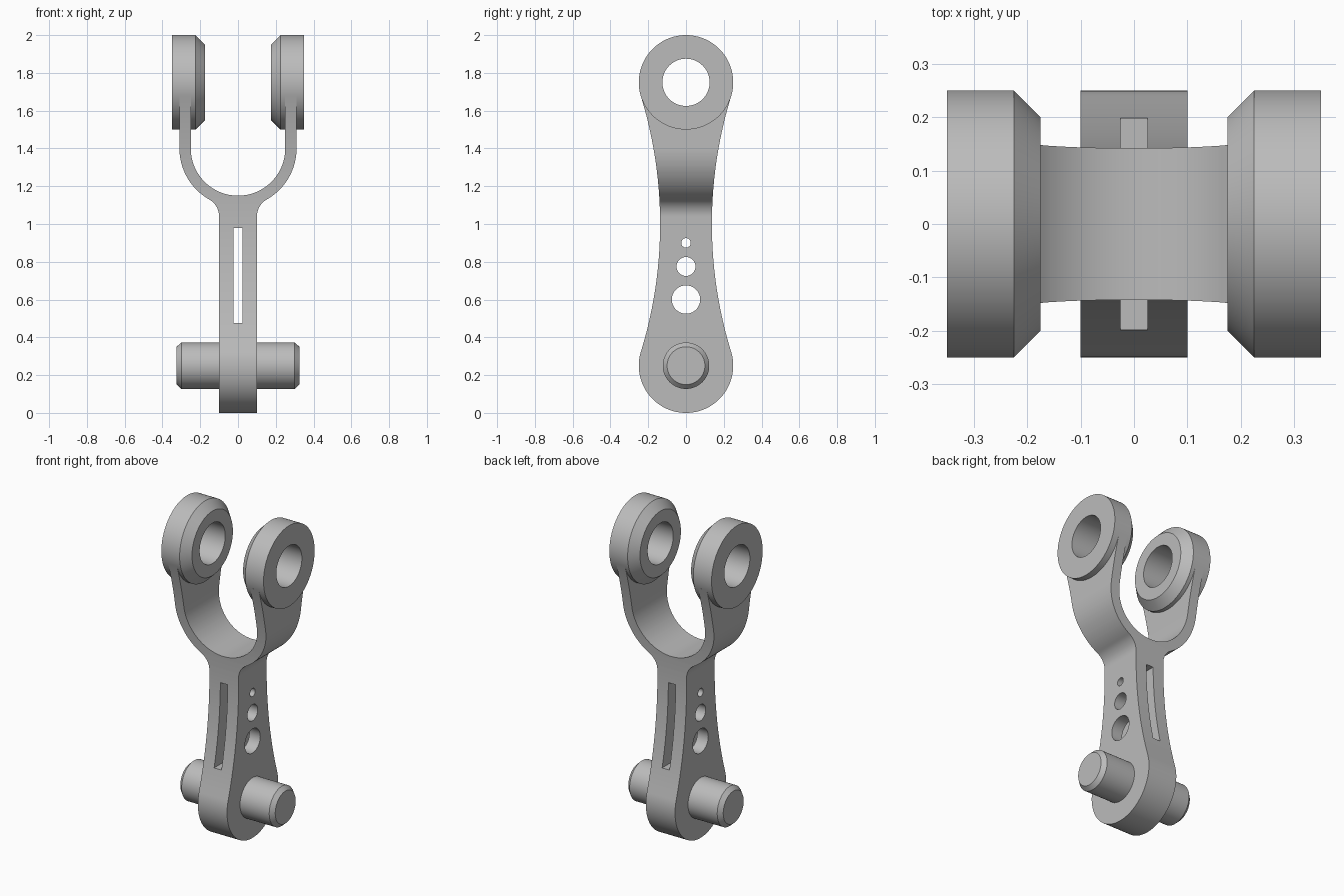
import bpy, bmesh
from math import sin, cos, pi, atan2, sqrt, radians
from mathutils import Vector

cube = bpy.data.objects.get("Cube")
if cube:
    bpy.data.objects.remove(cube)

steel = bpy.data.materials.new("grey_steel")
steel.use_nodes = True
GREY = (0.5, 0.5, 0.5, 1)
steel.diffuse_color = GREY
steel.node_tree.nodes["Principled BSDF"].inputs["Base Color"].default_value = GREY

PIN_Z, EYE_Z, EYE_R, BORE_R = 0.25, 1.75, 0.25, 0.125


def make(name, bm):
    bmesh.ops.recalc_face_normals(bm, faces=bm.faces)
    mesh = bpy.data.meshes.new(name)
    bm.to_mesh(mesh)
    bm.free()
    mesh.materials.append(steel)
    ob = bpy.data.objects.new(name, mesh)
    bpy.context.collection.objects.link(ob)
    return ob


def activate(ob):
    bpy.ops.object.select_all(action='DESELECT')
    ob.select_set(True)
    bpy.context.view_layer.objects.active = ob


def smooth(ob):
    activate(ob)
    bpy.ops.object.shade_smooth_by_angle(angle=radians(30))


def prism(name, outline, axis, half):
    """Extrude a closed (u, z) outline symmetrically along x or y."""
    bm = bmesh.new()
    place = (lambda u, z: (-half, u, z)) if axis == 'x' else (lambda u, z: (u, -half, z))
    face = bm.faces.new([bm.verts.new(place(u, z)) for u, z in outline])
    out = bmesh.ops.extrude_face_region(bm, geom=[face])
    step = Vector((2 * half, 0, 0)) if axis == 'x' else Vector((0, 2 * half, 0))
    bmesh.ops.translate(bm, vec=step, verts=[v for v in out["geom"] if isinstance(v, bmesh.types.BMVert)])
    return make(name, bm)


def lathe(name, profile, z, closed, n=96):
    """Revolve an (x, radius) profile about the x axis at height z."""
    bm = bmesh.new()
    rings = [[bm.verts.new((x, r * cos(2 * pi * i / n), z + r * sin(2 * pi * i / n)))
              for i in range(n)] for x, r in profile]
    pairs = list(zip(rings, rings[1:]))
    if closed:
        pairs.append((rings[-1], rings[0]))
    else:
        bm.faces.new(rings[0])
        bm.faces.new(rings[-1])
    for a, b in pairs:
        for i in range(n):
            j = (i + 1) % n
            bm.faces.new((a[i], a[j], b[j], b[i]))
    return make(name, bm)


def arc(cx, cz, r, a0, a1, n):
    return [(cx + r * cos(a0 + (a1 - a0) * i / n), cz + r * sin(a0 + (a1 - a0) * i / n))
            for i in range(n + 1)]


def mirrored(half):
    """Close a right-hand outline with its mirror image, skipping points on the axis."""
    return half + [(-u, z) for u, z in reversed(half) if abs(u) > 1e-5]


def cut(ob, tool, operation='DIFFERENCE'):
    mod = ob.modifiers.new("cut", 'BOOLEAN')
    mod.object, mod.operation, mod.solver = tool, operation, 'EXACT'
    activate(ob)
    bpy.ops.object.modifier_apply(modifier=mod.name)
    bpy.data.objects.remove(tool)


# Forked shank seen from the front: straight stem, fillet, U-shaped fork
STEM, FORK_Z, OUTER, INNER, ARM_TOP = 0.1, 1.4, 0.31, 0.25, 1.68
FILLET = 0.104
fx = STEM + FILLET
fz = FORK_Z - sqrt((OUTER + FILLET) ** 2 - fx ** 2)
lean = atan2(FORK_Z - fz, -fx)
right = [(STEM, 0)]
right += arc(fx, fz, FILLET, pi, lean, 12)
right += arc(0, FORK_Z, OUTER, lean - pi, 0, 28)[1:]
right += [(OUTER, ARM_TOP), (INNER, ARM_TOP)]
right += arc(0, FORK_Z, INNER, 0, -pi / 2, 32)
body = prism("forked_shank", mirrored(right), 'y', 0.4)

# Side outline: two round ends joined by long concave flanks
WAIST = 0.137
mid, rise = (PIN_Z + EYE_Z) / 2, (EYE_Z - PIN_Z) / 2
flank = (WAIST ** 2 + rise ** 2 - EYE_R ** 2) / (2 * (EYE_R - WAIST))
t = atan2(rise, WAIST + flank)
side = arc(0, PIN_Z, EYE_R, -pi / 2, t, 40)
side += arc(WAIST + flank, mid, flank, pi + t, pi - t, 40)[1:]
side += arc(0, EYE_Z, EYE_R, -t, pi / 2, 40)[1:]
cut(body, prism("side_cutter", mirrored(side), 'x', 0.5), 'INTERSECT')

# Slot through the stem, three graded holes, and clearance inside the eyes
slot = [(-0.025, 0.475), (0.025, 0.475), (0.025, 0.98), (-0.025, 0.98)]
cut(body, prism("slot_cutter", slot, 'y', 0.5))
for z, r in ((0.6, 0.075), (0.775, 0.05), (0.9, 0.025), (EYE_Z, BORE_R + 0.01)):
    cut(body, lathe("hole_cutter", [(-0.5, r), (0.5, r)], z, False, 64))
smooth(body)

# Bored eyes, chamfered on their inner faces
for label, s in (("left_eye", 1), ("right_eye", -1)):
    ring = [(0.175, BORE_R), (0.175, 0.2), (0.225, EYE_R), (0.35, EYE_R), (0.35, BORE_R)]
    smooth(lathe(label, [(s * x, r) for x, r in ring], EYE_Z, True))

# Cross pin with chamfered ends
pin_half = [(0.325, 0.1), (0.3, 0.123)]
smooth(lathe("cross_pin", pin_half + [(-x, r) for x, r in reversed(pin_half)], PIN_Z, False))
